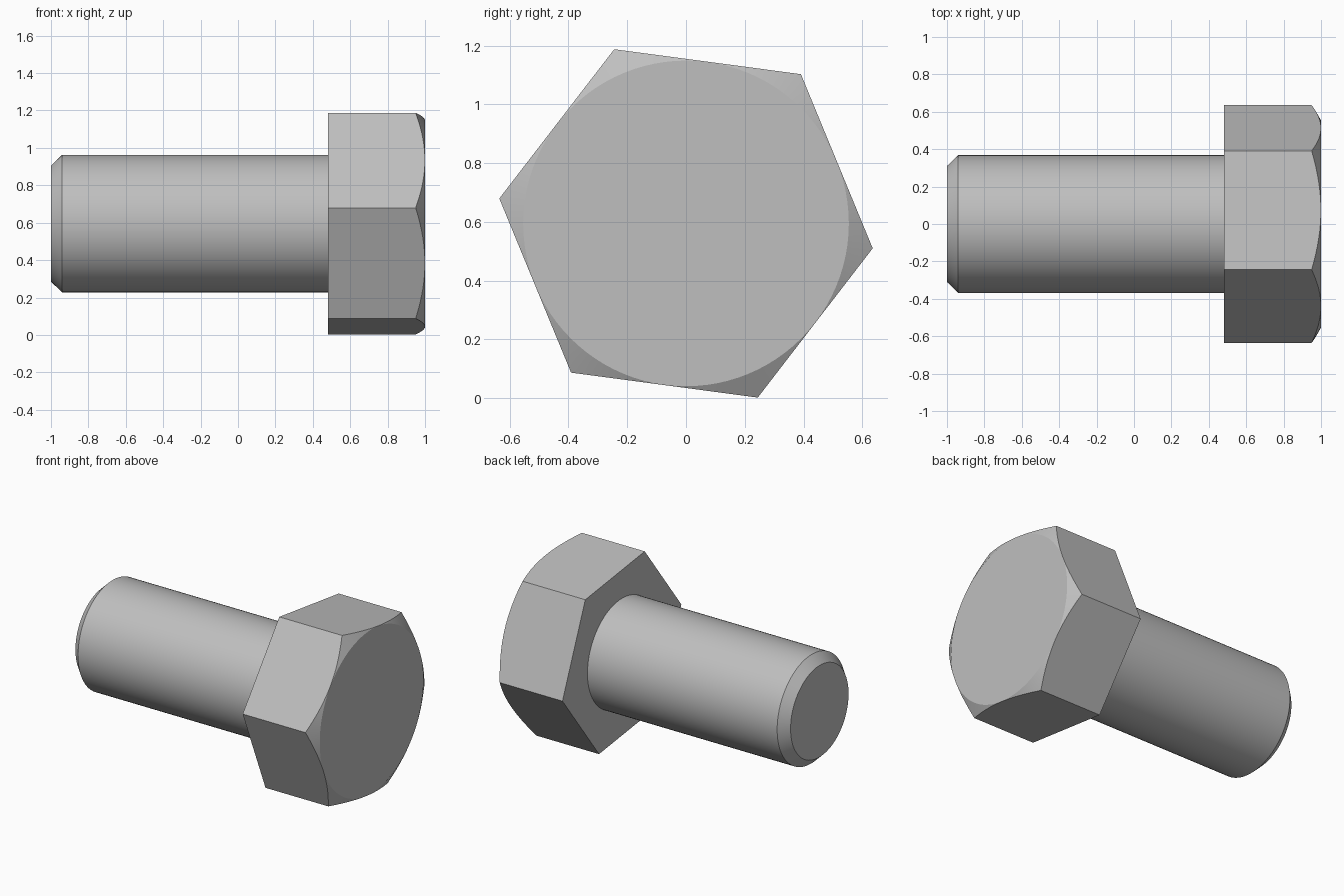
import bpy, bmesh
from math import cos, sin, tan, pi, radians

cube = bpy.data.objects.get("Cube")
if cube:
    bpy.data.objects.remove(cube, do_unlink=True)

AXIS_Z = 0.595          # height of the bolt axis
CORNER = 0.641          # hexagon corner radius
FLAT = CORNER * cos(pi / 6)
TILT = radians(-7.6)    # hexagon rotation about the axis
SEGMENTS = 96           # a multiple of 6

steel = bpy.data.materials.new("steel grey")
steel.use_nodes = True
colour = (0.52, 0.52, 0.52, 1)
steel.diffuse_color = colour
steel.node_tree.nodes["Principled BSDF"].inputs["Base Color"].default_value = colour


def hex_radius(angle):
    """Distance from the axis to the hexagon outline."""
    return FLAT / cos(angle % (pi / 3) - pi / 6)


def loft(name, rings):
    """Capped tube along x; each ring maps an angle to (x, radius)."""
    bm = bmesh.new()
    angles = [2 * pi * i / SEGMENTS for i in range(SEGMENTS)]
    loops = []
    for ring in rings:
        loop = []
        for a in angles:
            x, r = ring(a)
            loop.append(bm.verts.new((x, r * cos(a + TILT), AXIS_Z + r * sin(a + TILT))))
        loops.append(loop)
    for low, high in zip(loops, loops[1:]):
        for i in range(SEGMENTS):
            j = (i + 1) % SEGMENTS
            bm.faces.new((low[i], low[j], high[j], high[i]))
    bm.faces.new(loops[0])
    bm.faces.new(loops[-1])
    bmesh.ops.recalc_face_normals(bm, faces=bm.faces)
    mesh = bpy.data.meshes.new(name)
    bm.to_mesh(mesh)
    bm.free()
    mesh.materials.append(steel)
    obj = bpy.data.objects.new(name, mesh)
    bpy.context.collection.objects.link(obj)
    bpy.ops.object.select_all(action="DESELECT")
    obj.select_set(True)
    bpy.context.view_layer.objects.active = obj
    bpy.ops.object.shade_smooth_by_angle(angle=radians(20))
    return obj


# Hexagonal head with a conical chamfer that cuts arcs into the flats
rim = FLAT - 0.001
loft("hex_head", [
    lambda a: (0.48, hex_radius(a)),
    lambda a: (1 - (hex_radius(a) - rim) * tan(radians(30)), hex_radius(a)),
    lambda a: (1, rim),
])

# Round shank with a chamfered tip
loft("shank", [lambda a, x=x, r=r: (x, r)
               for x, r in ((-1, 0.31), (-0.94, 0.368), (0.49, 0.368))])
